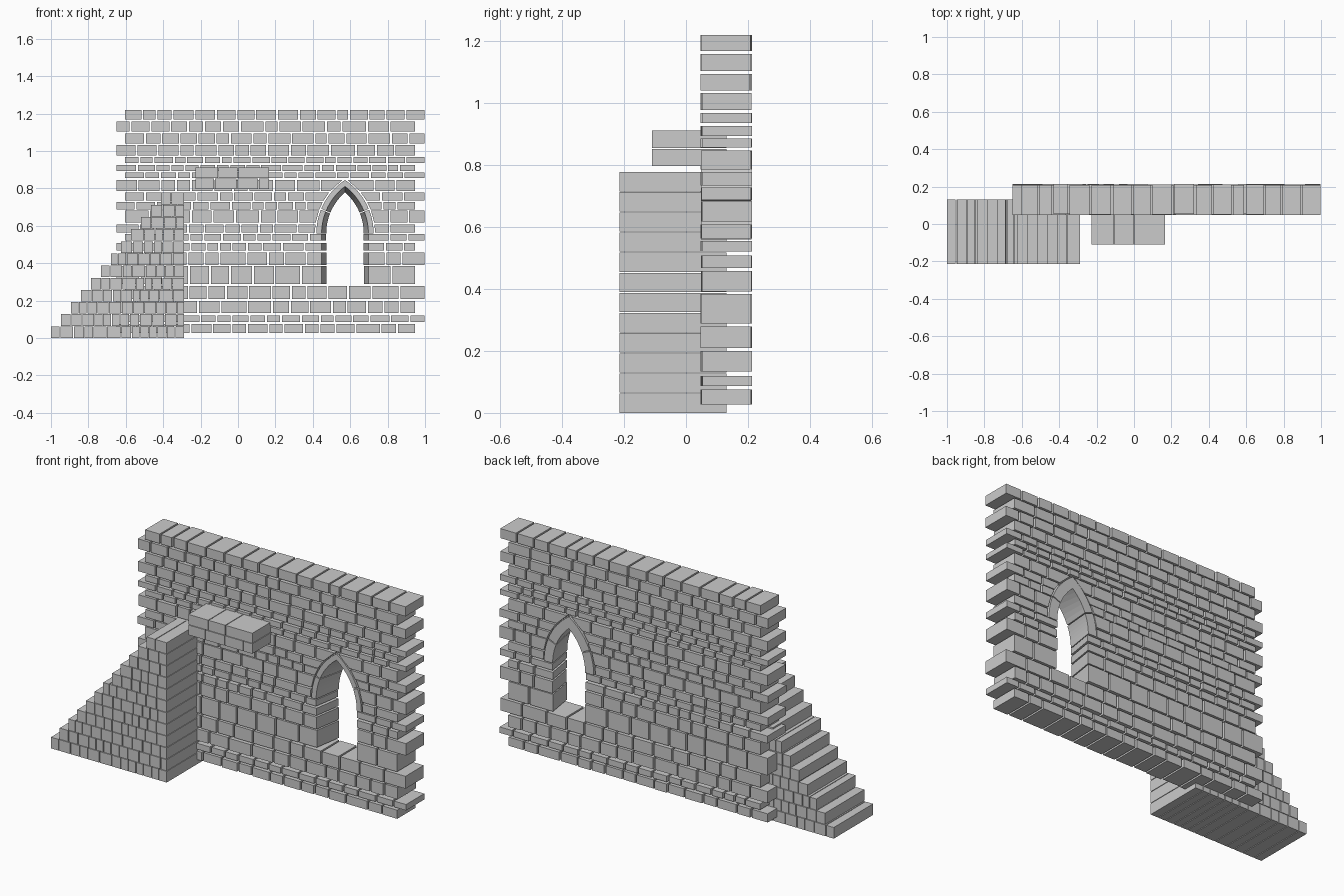
import bpy, bmesh, math, random

if "Cube" in bpy.data.objects:
    bpy.data.objects.remove(bpy.data.objects["Cube"])

random.seed(7)
CX, SPRING, C = 0.572, 0.56, 0.189        # window centre, arch springing, arc centre offset
R_OUT, R_FRONT, R_BACK, R_GAP = 0.342, 0.314, 0.289, 0.350
Y0, Y1 = 0.05, 0.21                       # wall front and back


def finish(bm, name):
    bmesh.ops.recalc_face_normals(bm, faces=bm.faces[:])
    me = bpy.data.meshes.new(name)
    bm.to_mesh(me)
    bm.free()
    ob = bpy.data.objects.new(name, me)
    bpy.context.collection.objects.link(ob)
    return ob


def loft(bm, sections):
    """Closed solid through a list of equal-length loops."""
    rings = [[bm.verts.new(p) for p in s] for s in sections]
    for a, b in zip(rings, rings[1:]):
        for i in range(len(a)):
            j = (i + 1) % len(a)
            bm.faces.new((a[i], a[j], b[j], b[i]))
    bm.faces.new(rings[0][::-1])
    bm.faces.new(rings[-1])


def brick(bm, left, right, y0, y1, z0, z1):
    """Block whose ends are numbers or functions of (y, z)."""
    corners = [(y0, z0), (y1, z0), (y1, z1), (y0, z1)]
    loft(bm, [[(e(y, z) if callable(e) else e, y, z) for y, z in corners]
              for e in (left, right)])


def course(bm, a, b, width, gap, y0, y1, z0, z1, left=None, right=None, jitter=0.0):
    """Row of random-width blocks from a to b, with optional shaped ends."""
    n = max(1, round((b - a) / width))
    weights = [random.uniform(0.7, 1.3) for _ in range(n)]
    x, total = a, sum(weights)
    for i, w in enumerate(weights):
        x2 = x + (b - a) * w / total
        l = left if i == 0 and left else (x if i == 0 else x + gap / 2)
        r = right if i == n - 1 and right else (x2 if i == n - 1 else x2 - gap / 2)
        d = random.uniform(-jitter, jitter)
        brick(bm, l, r, y0 + d, y1 + d, z0, z1)
        x = x2


def half_opening(y, z):
    """Half width left free by the wall: splayed jamb below, arch ring above."""
    if z < SPRING - 0.002:
        return 0.125 - 0.025 * (y - Y0) / (Y1 - Y0)
    return max(0.004, math.sqrt(max(0, R_GAP ** 2 - (z - SPRING) ** 2)) - C)


# Wall: staggered courses, split around the window
rows = [(.027, .075), (.086, .119), (.134, .199), (.209, .278), (.289, .384),
        (.391, .458), (.467, .508), (.520, .555), (.563, .608), (.617, .682),
        (.687, .728), (.734, .777), (.785, .846), (.856, .885), (.894, .925),
        (.935, .968), (.977, 1.032), (1.041, 1.094), (1.103, 1.158), (1.167, 1.22)]
wall = bmesh.new()
for i, (z0, z1) in enumerate(rows):
    a, b = (-0.65, 0.945) if i % 2 == 0 else (-0.605, 0.997)
    w = 0.07 + 0.6 * (z1 - z0)
    args = (w, 0.01, Y0, Y1, z0, z1)
    if 4 <= i <= 12:
        h = half_opening(Y0, (z0 + z1) / 2)
        course(wall, a, CX - h, *args, jitter=0.003,
               right=lambda y, z: CX - half_opening(y, z))
        course(wall, CX + h, b, *args, jitter=0.003,
               left=lambda y, z: CX + half_opening(y, z))
    else:
        course(wall, a, b, *args, jitter=0.003)
finish(wall, "stone_wall")

# Pointed window arch: two splayed stones on each side
arch = bmesh.new()
joint = math.radians(22)
for side in (-1, 1):
    for lower in (True, False):
        sections = []
        for k in range(7):
            t = k / 6
            loop = []
            for r, y in ((R_OUT, Y0 - .002), (R_FRONT, Y0 - .002),
                         (R_BACK, Y1 + .002), (R_OUT, Y1 + .002)):
                end = math.acos(C / r)
                ang = t * (joint - .008) if lower else joint + .008 + t * (end - joint - .008)
                loop.append((CX + side * (r * math.cos(ang) - C), y, SPRING + r * math.sin(ang)))
            sections.append(loop)
        loft(arch, sections)
finish(arch, "window_arch")

# Stairs: stepped courses of full-depth blocks
stairs = bmesh.new()
for i in range(12):
    course(stairs, -1 + i * 0.0535, -0.288, 0.056, 0.004, -0.215, 0.13,
           i * 0.065, i * 0.065 + 0.062)
finish(stairs, "stairs")

# Landing: two courses projecting from the wall
landing = bmesh.new()
for z0, z1, xs in ((.797, .852, (-.23, -.125, -.005, .11, .167)),
                   (.855, .911, (-.23, -.105, 0, .167))):
    for x, x2 in zip(xs, xs[1:]):
        brick(landing, x + .002, x2 - .002, -0.11, 0.13, z0, z1)
finish(landing, "landing")
